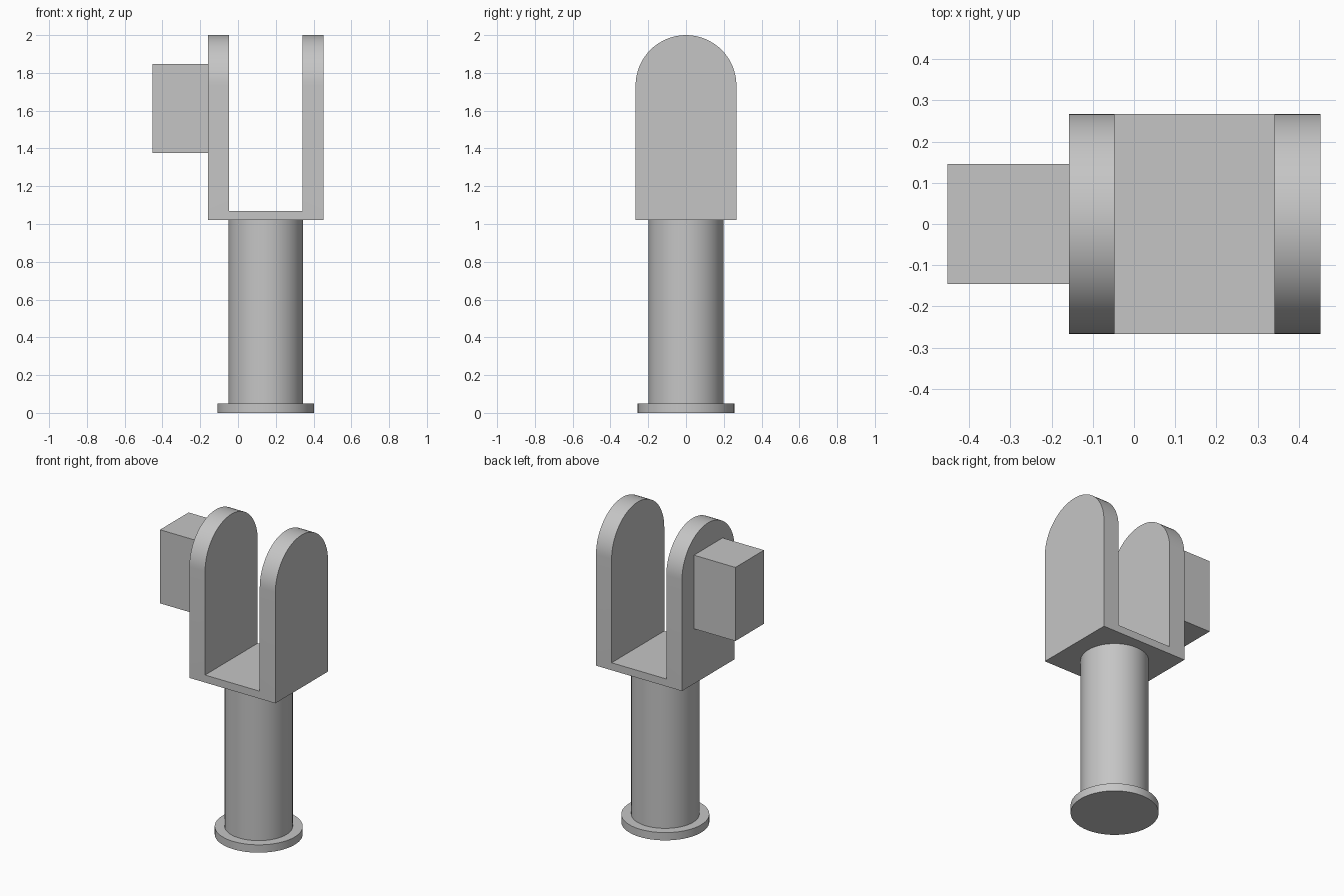
import bpy
import bmesh
from math import pi, sin, cos, radians

default = bpy.data.objects.get("Cube")
if default:
    bpy.data.objects.remove(default, do_unlink=True)

AXIS_X = 0.147      # shared centre line of column and fork
HALF_Y = 0.267      # half depth of the fork, also the arch radius
FORK_X = (-0.158, 0.452)
SLOT_X = (-0.047, 0.341)
FORK_BASE, FLOOR, TOP = 1.022, 1.07, 2.0

grey = bpy.data.materials.new("plain grey")
grey.use_nodes = True
colour = (0.56, 0.56, 0.56, 1)
grey.diffuse_color = colour
grey.node_tree.nodes["Principled BSDF"].inputs["Base Color"].default_value = colour


def make_object(name, bm):
    bmesh.ops.recalc_face_normals(bm, faces=bm.faces)
    mesh = bpy.data.meshes.new(name)
    bm.to_mesh(mesh)
    bm.free()
    mesh.materials.append(grey)
    obj = bpy.data.objects.new(name, mesh)
    bpy.context.collection.objects.link(obj)
    return obj


def select_only(obj):
    bpy.ops.object.select_all(action='DESELECT')
    obj.select_set(True)
    bpy.context.view_layer.objects.active = obj


def smooth(obj):
    select_only(obj)
    bpy.ops.object.shade_smooth_by_angle(angle=radians(30))


def prism(name, outline, offset):
    """Fill an outline and extrude it along an offset."""
    bm = bmesh.new()
    face = bm.faces.new([bm.verts.new(p) for p in outline])
    result = bmesh.ops.extrude_face_region(bm, geom=[face], use_keep_orig=True)
    verts = [v for v in result["geom"] if isinstance(v, bmesh.types.BMVert)]
    bmesh.ops.translate(bm, verts=verts, vec=offset)
    return make_object(name, bm)


def box(name, x, y, z):
    outline = [(x[0], y[0], z[0]), (x[0], y[1], z[0]),
               (x[0], y[1], z[1]), (x[0], y[0], z[1])]
    return prism(name, outline, (x[1] - x[0], 0, 0))


# Column with base flange, turned as one stepped profile
bm = bmesh.new()
profile = [(0, 0), (0.256, 0), (0.256, 0.05), (0.198, 0.05), (0.198, FORK_BASE), (0, FORK_BASE)]
points = [bm.verts.new((AXIS_X + r, 0, z)) for r, z in profile]
edges = [bm.edges.new(pair) for pair in zip(points, points[1:])]
bmesh.ops.spin(bm, geom=points + edges, cent=(AXIS_X, 0, 0), axis=(0, 0, 1),
               angle=2 * pi, steps=64)
bmesh.ops.remove_doubles(bm, verts=bm.verts, dist=0.0005)
smooth(make_object("column_and_flange", bm))

# Fork: round-topped block with a slot cut through it
arc = [(FORK_X[0], HALF_Y * cos(pi * i / 32), TOP - HALF_Y + HALF_Y * sin(pi * i / 32))
       for i in range(33)]
outline = [(FORK_X[0], HALF_Y, FORK_BASE)] + arc + [(FORK_X[0], -HALF_Y, FORK_BASE)]
fork = prism("fork", outline, (FORK_X[1] - FORK_X[0], 0, 0))

cutter = box("slot_cutter", SLOT_X, (-0.5, 0.5), (FLOOR, 2.5))
cutter.hide_render = True
cut = fork.modifiers.new("slot", 'BOOLEAN')
cut.operation = 'DIFFERENCE'
cut.solver = 'EXACT'
cut.object = cutter
select_only(fork)
bpy.ops.object.modifier_apply(modifier=cut.name)
bpy.data.objects.remove(cutter, do_unlink=True)
smooth(fork)

# Block on the outer face of the right-hand arm
box("side_block", (-0.452, FORK_X[0]), (-0.145, 0.145), (1.375, 1.847))
